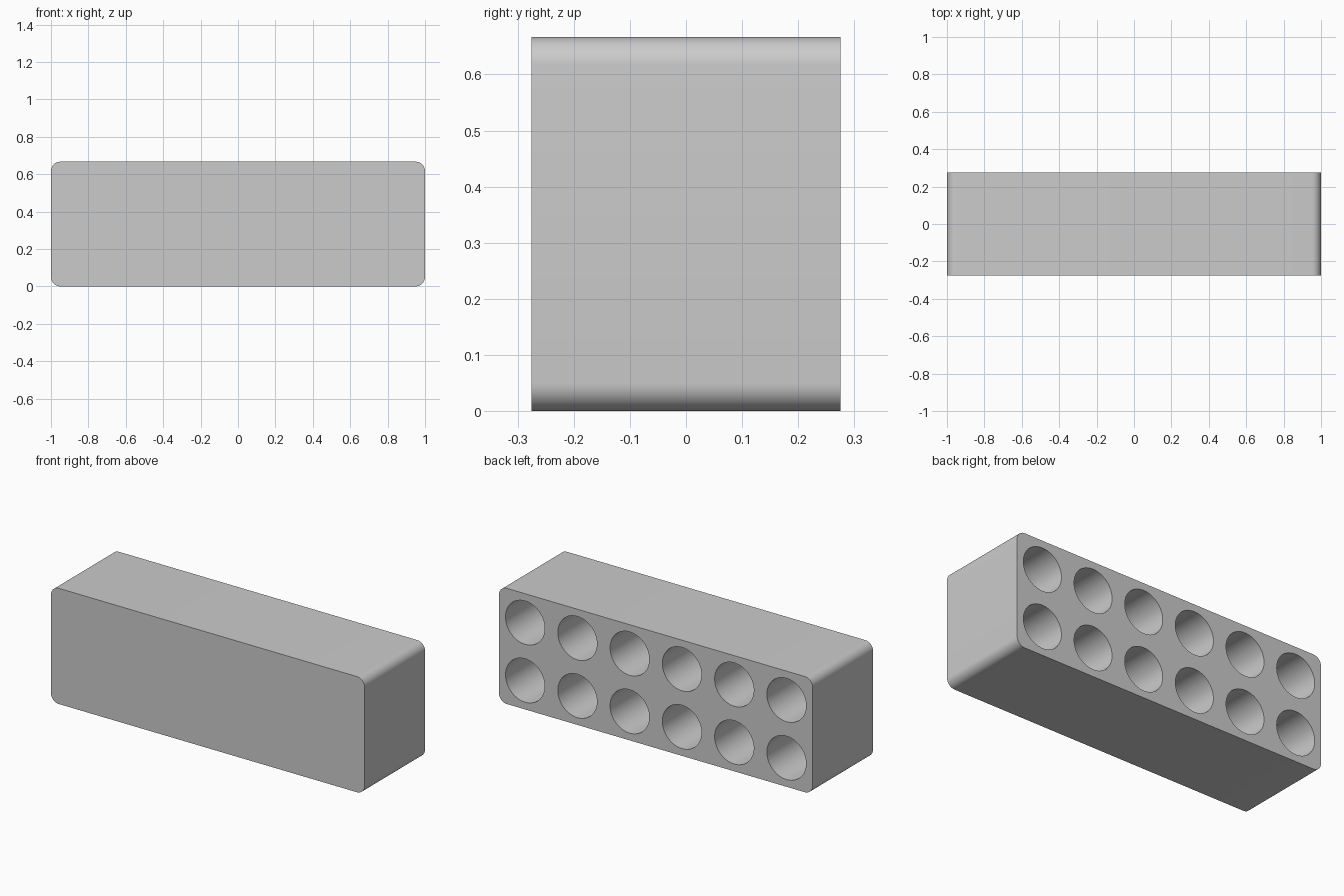
import bpy, bmesh, math
from mathutils import Matrix, Vector

cube = bpy.data.objects.get("Cube")
if cube:
    bpy.data.objects.remove(cube, do_unlink=True)

LENGTH, DEPTH, HEIGHT = 2.0, 0.55, 2 / 3
CORNER = 0.05
PITCH = 1 / 3
HOLE_RADIUS, HOLE_DEPTH = 0.125, 0.5
COLUMNS, ROWS = 6, 2


def make_object(name, bm):
    mesh = bpy.data.meshes.new(name)
    bm.normal_update()
    bm.to_mesh(mesh)
    bm.free()
    obj = bpy.data.objects.new(name, mesh)
    bpy.context.collection.objects.link(obj)
    return obj


# Plain grey material
grey = bpy.data.materials.new("plain grey")
grey.use_nodes = True
colour = (0.6, 0.6, 0.6, 1)
grey.diffuse_color = colour
for node in grey.node_tree.nodes:
    if node.type == 'BSDF_PRINCIPLED':
        node.inputs["Base Color"].default_value = colour

# Block with its four front-to-back edges rounded
bm = bmesh.new()
bmesh.ops.create_cube(bm, size=1)
bmesh.ops.scale(bm, vec=(LENGTH, DEPTH, HEIGHT), verts=bm.verts)
bmesh.ops.translate(bm, vec=(0, 0, HEIGHT / 2), verts=bm.verts)
long_edges = [e for e in bm.edges
              if abs((e.verts[0].co - e.verts[1].co).y) > DEPTH / 2]
bmesh.ops.bevel(bm, geom=long_edges, offset=CORNER, segments=10,
                profile=0.5, affect='EDGES')
block = make_object("rack_block", bm)
block.data.materials.append(grey)

# Grid of round cutters entering from the back
bm = bmesh.new()
overshoot = 0.1
cutter_length = HOLE_DEPTH + overshoot
turn = Matrix.Rotation(math.pi / 2, 4, 'X')
for column in range(COLUMNS):
    for row in range(ROWS):
        centre = Vector(((column - (COLUMNS - 1) / 2) * PITCH,
                         DEPTH / 2 + overshoot - cutter_length / 2,
                         (row + 0.5) * PITCH))
        bmesh.ops.create_cone(bm, cap_ends=True, segments=64,
                              radius1=HOLE_RADIUS, radius2=HOLE_RADIUS,
                              depth=cutter_length,
                              matrix=Matrix.Translation(centre) @ turn)
cutter = make_object("hole_cutters", bm)
cutter.data.materials.append(grey)
cutter.hide_render = True

# Cut the blind holes
cut = block.modifiers.new("holes", 'BOOLEAN')
cut.operation = 'DIFFERENCE'
cut.solver = 'EXACT'
cut.object = cutter
bpy.ops.object.select_all(action='DESELECT')
block.select_set(True)
bpy.context.view_layer.objects.active = block
bpy.ops.object.modifier_apply(modifier=cut.name)
bpy.data.objects.remove(cutter, do_unlink=True)

# Smooth rounded corners and hole walls, crisp rims
bpy.ops.object.shade_smooth_by_angle(angle=math.radians(30))
